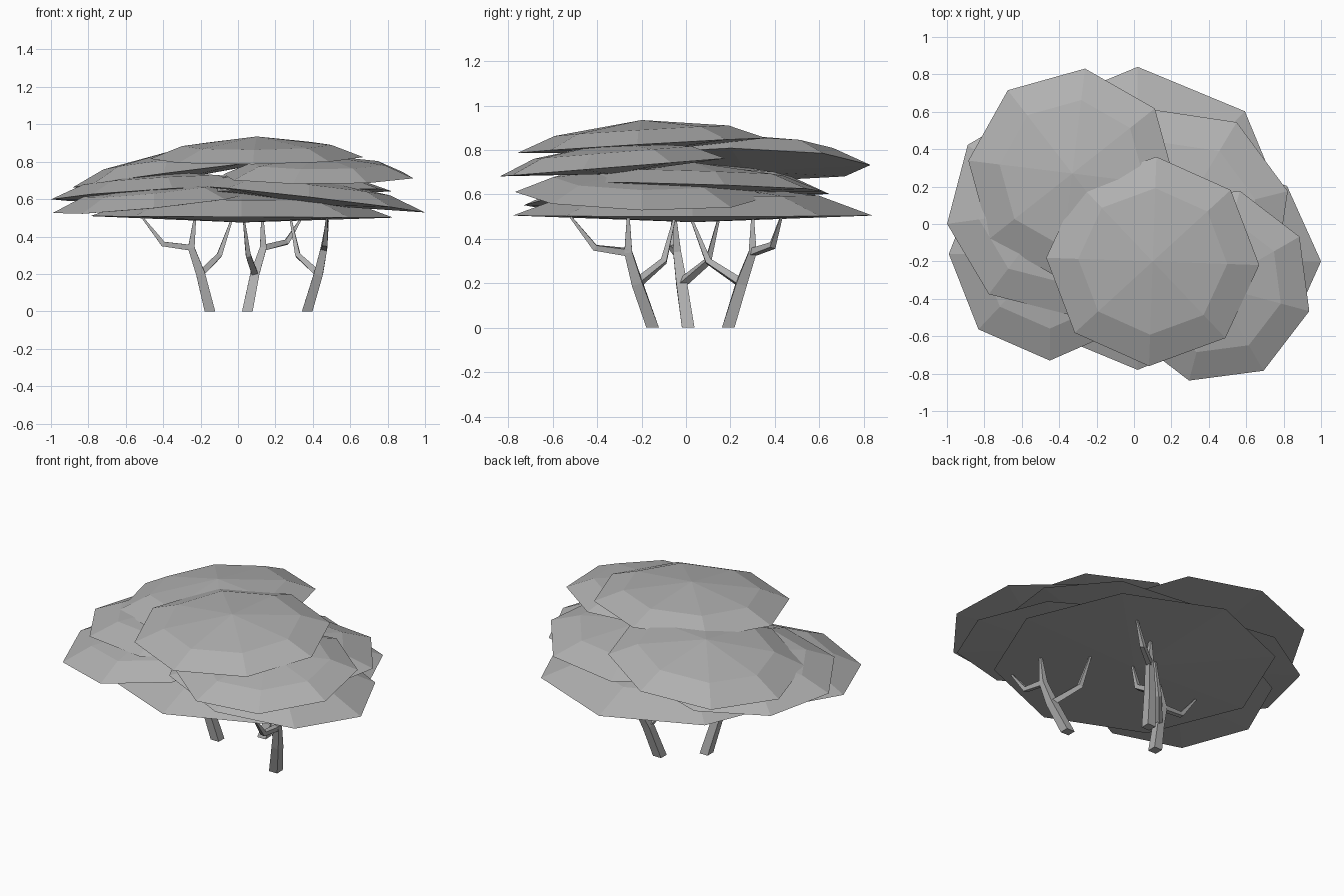
import bpy, bmesh, math
from mathutils import Vector

if "Cube" in bpy.data.objects:
    bpy.data.objects.remove(bpy.data.objects["Cube"])

grey = bpy.data.materials.new("mid_grey")
grey.diffuse_color = (0.44, 0.44, 0.44, 1)
grey.use_nodes = True
grey.node_tree.nodes["Principled BSDF"].inputs["Base Color"].default_value = grey.diffuse_color


def finish(bm, name):
    bmesh.ops.recalc_face_normals(bm, faces=bm.faces)
    mesh = bpy.data.meshes.new(name)
    bm.to_mesh(mesh)
    bm.free()
    mesh.materials.append(grey)
    ob = bpy.data.objects.new(name, mesh)
    bpy.context.collection.objects.link(ob)
    return ob


def bridge(bm, a, b):
    n = len(a)
    for i in range(n):
        j = (i + 1) % n
        bm.faces.new((a[i], a[j], b[j], b[i]))


def fan(bm, ring, tip):
    for i in range(len(ring)):
        bm.faces.new((ring[i], ring[(i + 1) % len(ring)], tip))


# Leaf plate: tilted eight-sided shallow dome with a slightly bulged underside
def leaf_plate(name, x, y, z, rx, ry, phase, sx, sy, height, sides=8):
    bm = bmesh.new()

    def point(u, v, h):
        return bm.verts.new((x + u, y + v, z + u * sx + v * sy + h))

    def ring(scale, h):
        pts = []
        for i in range(sides):
            a = math.radians(phase) + math.tau * i / sides
            pts.append(point(rx * scale * math.cos(a), ry * scale * math.sin(a), h))
        return pts

    rim, mid = ring(1, 0), ring(0.70, height * 0.58)
    bridge(bm, rim, mid)
    fan(bm, mid, point(0, 0, height))
    fan(bm, rim, point(0, 0, -0.03))
    finish(bm, name)


# Branch: tapered square tube along a path
def branch(name, path, radii, sides=4):
    bm = bmesh.new()
    pts = [Vector(p) for p in path]
    rings = []
    for i, p in enumerate(pts):
        d = (pts[min(i + 1, len(pts) - 1)] - pts[max(i - 1, 0)]).normalized()
        if p.z == 0:
            d = Vector((0, 0, 1))
        u = d.cross(Vector((0, 1, 0))).normalized()
        v = d.cross(u)
        ring = []
        for k in range(sides):
            a = math.tau * (k + 0.5) / sides
            ring.append(bm.verts.new(p + radii[i] * (u * math.cos(a) + v * math.sin(a))))
        rings.append(ring)
    for a, b in zip(rings, rings[1:]):
        bridge(bm, a, b)
    bm.faces.new(rings[0])
    bm.faces.new(rings[-1])
    finish(bm, name)


# Canopy, bottom to top: centre, radii, phase, tilt in x and y, dome height
leaf_plate("canopy_base", 0.02, 0.03, 0.505, 0.81, 0.81, 0, -0.005, 0, 0.155)
leaf_plate("canopy_low_left", -0.45, -0.16, 0.58, 0.54, 0.57, 0, 0.10, 0.05, 0.12)
leaf_plate("canopy_low_right", 0.38, -0.20, 0.60, 0.62, 0.57, 0, -0.115, -0.02, 0.12)
leaf_plate("canopy_mid_left", -0.43, 0.08, 0.63, 0.575, 0.57, 8, 0.06, -0.04, 0.12)
leaf_plate("canopy_mid_right", 0.24, 0.03, 0.635, 0.60, 0.60, 14, 0.02, -0.03, 0.11)
leaf_plate("canopy_upper_right", 0.43, -0.33, 0.722, 0.525, 0.525, -15, 0.0, 0.08, 0.115)
leaf_plate("canopy_upper_left", -0.33, 0.27, 0.735, 0.56, 0.565, -7, 0.13, -0.02, 0.13)
leaf_plate("canopy_top", 0.10, -0.20, 0.82, 0.57, 0.56, -2, 0.01, 0.06, 0.115)

# Trunks, each with an outward and an inward branch
trunks = {
    "left": ([(-.15, .01, 0), (-.20, -.02, .20), (-.25, -.04, .34), (-.23, -.05, .50)],
             [(-.40, -.06, .36), (-.51, -.06, .50)],
             [(-.10, .10, .30), (-.03, .15, .50)]),
    "back": ([(.05, .19, 0), (.09, .25, .20), (.135, .30, .34), (.13, .30, .50)],
             [(.26, .39, .37), (.34, .43, .50)],
             [(.055, .10, .30), (.03, .02, .50)]),
    "right": ([(.37, -.15, 0), (.43, -.22, .20), (.46, -.26, .34), (.48, -.26, .50)],
              [(.465, -.41, .36), (.475, -.52, .50)],
              [(.32, -.10, .30), (.28, -.05, .50)]),
}
for side, (stem, outer, inner) in trunks.items():
    branch(side + "_trunk", stem, [.04, .034, .025, .009])
    branch(side + "_outer_branch", [stem[2]] + outer, [.022, .019, .007])
    branch(side + "_inner_branch", [stem[1]] + inner, [.024, .019, .007])
